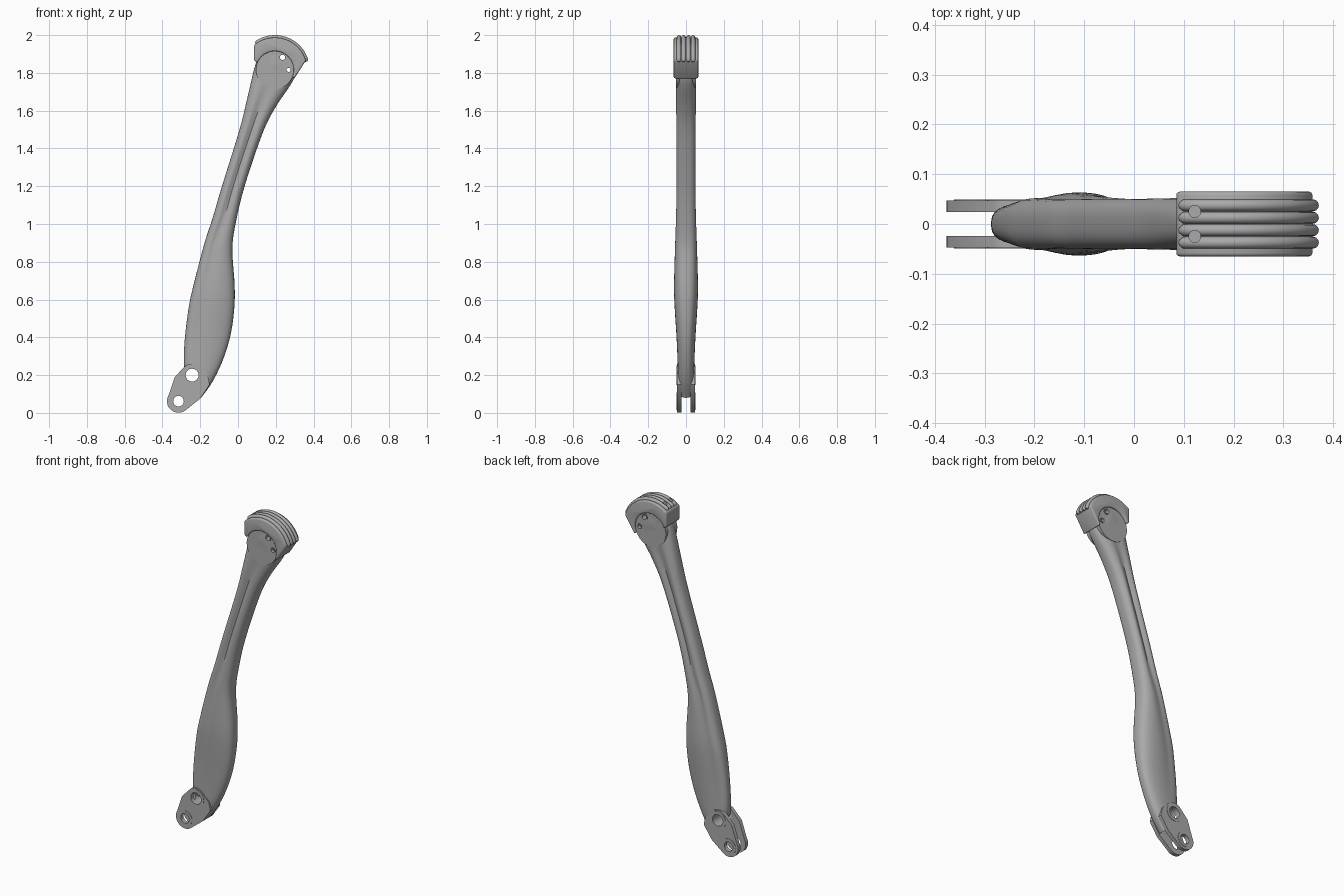
import bpy, bmesh, math
from mathutils import Vector

if "Cube" in bpy.data.objects:
    bpy.data.objects.remove(bpy.data.objects["Cube"])

grey = bpy.data.materials.new("mid grey")
grey.diffuse_color = (0.4, 0.4, 0.4, 1)
grey.use_nodes = True
grey.node_tree.nodes["Principled BSDF"].inputs["Base Color"].default_value = grey.diffuse_color


def finish(bm, name, angle=35):
    bmesh.ops.recalc_face_normals(bm, faces=bm.faces)
    me = bpy.data.meshes.new(name)
    bm.to_mesh(me)
    bm.free()
    ob = bpy.data.objects.new(name, me)
    bpy.context.collection.objects.link(ob)
    me.materials.append(grey)
    smooth(ob, angle)
    return ob


def smooth(ob, angle=35):
    bpy.ops.object.select_all(action='DESELECT')
    ob.select_set(True)
    bpy.context.view_layer.objects.active = ob
    bpy.ops.object.shade_smooth_by_angle(angle=math.radians(angle))


def plate(name, pts, y0, y1, bevel=0.0):
    """Extrude an x-z outline from y0 to y1."""
    bm = bmesh.new()
    f = bm.faces.new([bm.verts.new((x, y0, z)) for x, z in pts])
    r = bmesh.ops.extrude_face_region(bm, geom=[f])
    vs = [g for g in r['geom'] if isinstance(g, bmesh.types.BMVert)]
    bmesh.ops.translate(bm, verts=vs, vec=(0, y1 - y0, 0))
    bmesh.ops.recalc_face_normals(bm, faces=bm.faces)
    if bevel:
        sharp = [e for e in bm.edges if e.calc_face_angle(0) > 0.6]
        bmesh.ops.bevel(bm, geom=sharp, offset=bevel, segments=3, profile=0.5, affect='EDGES')
    return finish(bm, name)


def arc(c, r, a0, a1, n):
    return [(c[0] + r * math.cos(math.radians(a0 + (a1 - a0) * i / n)),
             c[1] + r * math.sin(math.radians(a0 + (a1 - a0) * i / n))) for i in range(n + 1)]


def disc(name, c, r, y0, y1, n=32):
    return plate(name, arc(c, r, 0, 360 * (n - 1) / n, n - 1), y0, y1)


def cut(ob, cutter):
    m = ob.modifiers.new("cut", 'BOOLEAN')
    m.operation, m.solver, m.object = 'DIFFERENCE', 'EXACT', cutter
    bpy.ops.object.select_all(action='DESELECT')
    ob.select_set(True)
    bpy.context.view_layer.objects.active = ob
    bpy.ops.object.modifier_apply(modifier=m.name)
    bpy.data.objects.remove(cutter)
    smooth(ob)


def ring(name, c, r_out, r_in, y0, y1, n=32):
    """Short tube along y."""
    bm = bmesh.new()
    loops = [[bm.verts.new((x, y, z)) for x, z in arc(c, r, 0, 360 * (n - 1) / n, n - 1)]
             for r, y in ((r_out, y0), (r_out, y1), (r_in, y1), (r_in, y0))]
    for a, b in zip(loops, loops[1:] + loops[:1]):
        for i in range(n):
            j = (i + 1) % n
            bm.faces.new((a[i], a[j], b[j], b[i]))
    return finish(bm, name)


PIVOT, BOLT, HUB = (-.315, .062), (-.243, .20), (.195, 1.815)

# arm: left x,z / right x,z / half thickness / flute depth / flute position
rows = [(-.262, .15, -.195, .08, .036, 0, -.3),
        (-.278, .20, -.135, .165, .042, 0, -.3),
        (-.287, .28, -.08, .28, .045, .05, -.4),
        (-.28, .41, -.04, .41, .051, .12, -.45),
        (-.262, .55, -.02, .55, .060, .14, -.45),
        (-.242, .65, -.018, .68, .064, .15, -.4),
        (-.18, .89, -.03, .865, .059, .18, -.3),
        (-.135, 1.03, -.013, 1.0, .056, .22, -.1),
        (-.085, 1.2, .035, 1.2, .054, .28, 0),
        (.008, 1.5, .13, 1.48, .055, .28, 0),
        (.05, 1.67, .20, 1.62, .056, .2, 0),
        (.088, 1.83, .29, 1.757, .056, .06, 0),
        (.11, 1.88, .296, 1.82, .056, 0, 0),
        (.15, 1.908, .26, 1.89, .054, 0, 0)]


def spline(i, t):
    p = [rows[max(0, min(len(rows) - 1, i + k))] for k in (-1, 0, 1, 2)]
    return [.5 * (2 * b + (c - a) * t + (2 * a - 5 * b + 4 * c - d) * t * t
                  + (3 * b - a - 3 * c + d) * t ** 3) for a, b, c, d in zip(*p)]


bm = bmesh.new()
N, STEP, EXP = 48, 5, 2 / 2.7
sections = [spline(i, k / STEP) for i in range(len(rows) - 1) for k in range(STEP)] + [rows[-1]]
loops = []
for lx, lz, rx, rz, h, depth, u0 in sections:
    loop = []
    for k in range(N):
        a = 2 * math.pi * k / N
        u = math.copysign(abs(math.cos(a)) ** EXP, math.cos(a))
        v = math.copysign(abs(math.sin(a)) ** EXP, math.sin(a))
        v *= 1 - depth * math.exp(-((u - u0) / .3) ** 2)
        s = (u + 1) / 2
        loop.append(bm.verts.new((lx + (rx - lx) * s, h * v, lz + (rz - lz) * s)))
    loops.append(loop)
for a, b in zip(loops, loops[1:]):
    for i in range(N):
        j = (i + 1) % N
        bm.faces.new((a[i], a[j], b[j], b[i]))
bm.faces.new(loops[0])
bm.faces.new(loops[-1])
arm = finish(bm, "arm")
cut(arm, disc("slot_cutter", PIVOT, .095, -.024, .024))
cut(arm, disc("bolt_cutter", BOLT, .034, -.2, .2))

# round hub seated under the head
hub = disc("hub", HUB, .1, -.054, .054, 48)
for c, r in (((.236, 1.882), .014), ((.268, 1.816), .011)):
    for ob in (arm, hub):
        cut(ob, disc("pin_cutter", c, r, -.2, .2, 16))
    for s in (-1, 1):
        ring("pin_rim", c, r + .006, r, s * .05, s * .057, 20)

# fork cheeks with bolt holes and raised rims
outline = (arc(PIVOT, .061, 150, 310, 20)
           + [(-.20, .075), (-.15, .15), (-.16, .2)]
           + arc(BOLT, .06, 30, 140, 10) + [(-.335, .19)])
for s in (-1, 1):
    cheek = plate("fork_cheek", outline, s * .024, s * .047)
    for c, r in ((PIVOT, .028), (BOLT, .034)):
        cut(cheek, disc("hole_cutter", c, r, -.2, .2))
        ring("hole_rim", c, r + .018, r, s * .042, s * .049)

# curved head
head_outline = (arc(HUB, .172, 17, 128, 32) + [(.085, 1.945), (.085, 1.865), (.10, 1.855)]
                + arc(HUB, .1, 155, -22, 32) + [(.297, 1.768)])
head = plate("head", head_outline, -.065, .065, .007)
for y in (-.025, .025):
    bm = bmesh.new()
    bmesh.ops.create_cone(bm, cap_ends=True, segments=20, radius1=.012, radius2=.012, depth=.08)
    bmesh.ops.translate(bm, verts=bm.verts, vec=(.122, y, 1.985))
    cut(head, finish(bm, "screw_cutter"))

# raised ribs over the head
for y in (-.0375, -.0125, .0125, .0375):
    path = arc(HUB, .173, 15, 126, 40)
    if y:
        bm = bmesh.new()
        tube = []
        n = len(path)
        for i, (x, z) in enumerate(path):
            d = Vector((x - HUB[0], 0, z - HUB[1])).normalized()
            r = .012 * (.55 if i in (0, n - 1) else 1)
            tube.append([bm.verts.new(Vector((x, y, z)) + d * r * math.cos(t * math.pi / 6)
                                      + Vector((0, r * math.sin(t * math.pi / 6), 0)))
                         for t in range(12)])
        for a, b in zip(tube, tube[1:]):
            for i in range(12):
                j = (i + 1) % 12
                bm.faces.new((a[i], a[j], b[j], b[i]))
        bm.faces.new(tube[0])
        bm.faces.new(tube[-1])
        rib = finish(bm, "head_rib", 50)
        for px in (-.025, .025):
            if abs(px - y) < .02:
                bm = bmesh.new()
                bmesh.ops.create_cone(bm, cap_ends=True, segments=20, radius1=.012, radius2=.012, depth=.1)
                bmesh.ops.translate(bm, verts=bm.verts, vec=(.122, px, 1.985))
                cut(rib, finish(bm, "screw_cutter"))
